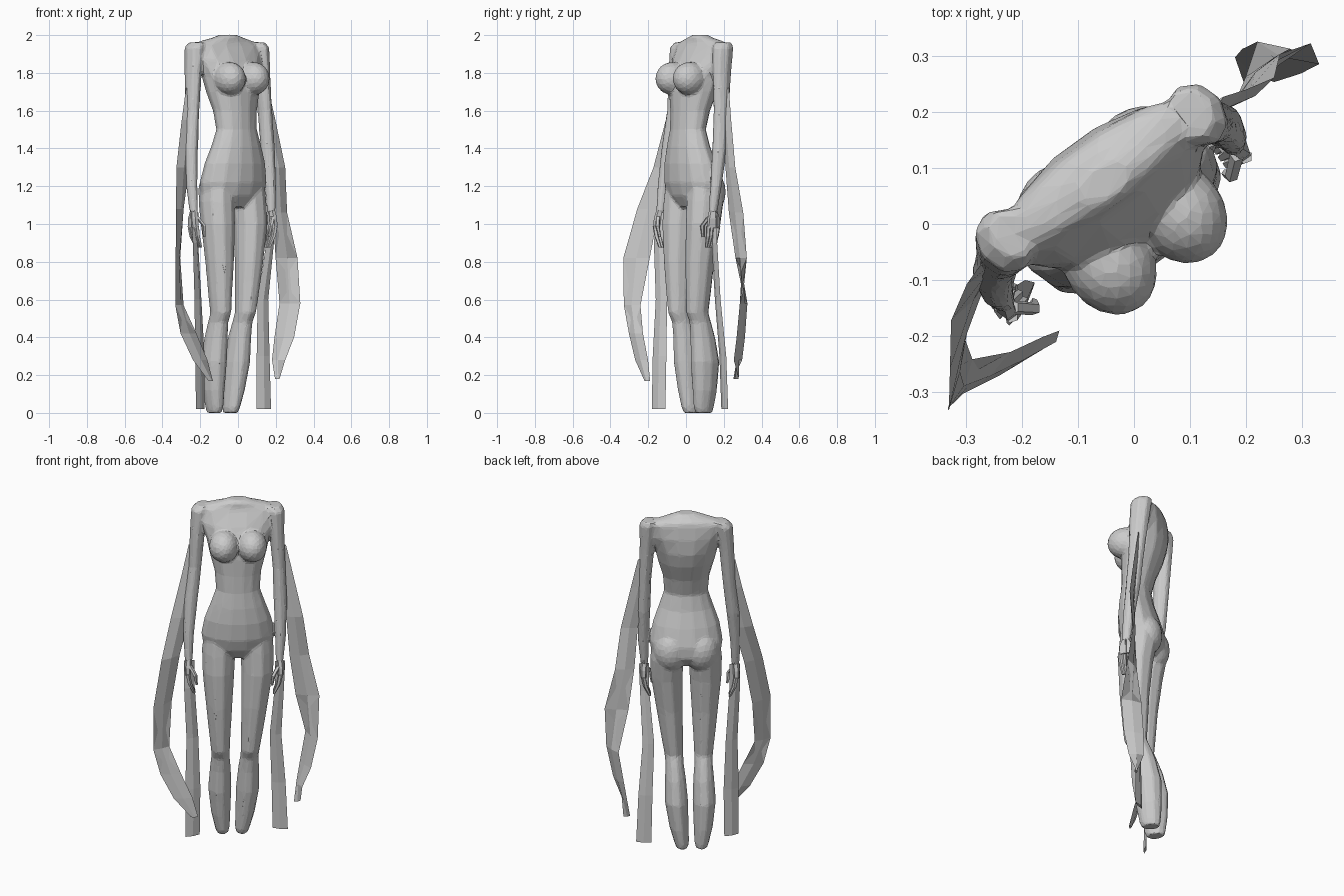
import bpy, math
from mathutils import Vector

YAW = math.radians(36)
U = Vector((math.cos(YAW), math.sin(YAW), 0))     # body's sideways axis
F = Vector((math.sin(YAW), -math.cos(YAW), 0))    # body's forward axis
Z = Vector((0, 0, 1))


def loft(name, rings):
    """Skin rings of points and close both ends."""
    n = len(rings[0])
    verts = [p for r in rings for p in r]
    faces = [(i * n + k, i * n + (k + 1) % n, (i + 1) * n + (k + 1) % n, (i + 1) * n + k)
             for i in range(len(rings) - 1) for k in range(n)]
    last = (len(rings) - 1) * n
    faces += [tuple(range(n))[::-1], tuple(range(last, last + n))]
    me = bpy.data.meshes.new(name)
    me.from_pydata([tuple(v) for v in verts], [], faces)
    ob = bpy.data.objects.new(name, me)
    bpy.context.collection.objects.link(ob)
    bpy.context.view_layer.objects.active = ob
    ob.select_set(True)
    bpy.ops.object.mode_set(mode='EDIT')
    bpy.ops.mesh.select_all(action='SELECT')
    bpy.ops.mesh.normals_make_consistent(inside=False)
    bpy.ops.object.mode_set(mode='OBJECT')
    ob.select_set(False)
    return ob


def oval(c, a, b, n):
    return [c + a * math.cos(2 * math.pi * k / n) + b * math.sin(2 * math.pi * k / n) for k in range(n)]


def tube(name, path, n=8):
    """Limb along (x, y, z, half width along U, half depth along F)."""
    return loft(name, [oval(Vector(p[:3]), U * p[3], F * p[4], n) for p in path])


def ribbon(name, path, t=0.005):
    """Flat strip along (x, y, z, half-width x, half-width y)."""
    rings = []
    for x, y, z, hx, hy in path:
        c, h = Vector((x, y, z)), Vector((hx, hy, 0))
        nrm = Vector((-hy, hx, 0)).normalized() * t
        rings.append([c - h, c + nrm, c + h, c - nrm])
    return loft(name, rings)


def blob(name, u, f, z, ru, rf, rz):
    bpy.ops.mesh.primitive_ico_sphere_add(subdivisions=3, radius=1, location=U * u + F * f + Z * z)
    ob = bpy.context.object
    ob.name = name
    ob.scale = (ru, rf, rz)
    ob.rotation_euler = (0, 0, YAW)
    ob.select_set(False)
    return ob


# Torso: height, half width, front, back
torso = [(2.002, .05, -.06, -.125), (1.985, .10, -.045, -.14), (1.968, .17, -.045, -.165),
         (1.945, .225, -.035, -.172), (1.87, .21, .01, -.182), (1.78, .172, .055, -.18),
         (1.70, .155, .065, -.16), (1.60, .128, .065, -.12), (1.50, .12, .068, -.093),
         (1.41, .15, .078, -.11), (1.32, .182, .083, -.14), (1.22, .20, .078, -.168),
         (1.15, .19, .058, -.168), (1.09, .10, .02, -.12)]
parts = [loft("body", [oval(F * (f + b) / 2 + Z * z, U * a, F * (f - b) / 2, 14) for z, a, f, b in torso])]

# Legs: height, side offset, forward offset, half width, half depth
leg = [(1.26, .10, -.045, .08, .085), (1.12, .104, -.05, .092, .105), (1.0, .106, -.035, .088, .098),
       (.8, .096, -.025, .073, .083), (.62, .087, -.025, .059, .071), (.53, .081, -.025, .052, .064),
       (.48, .079, -.048, .05, .062), (.40, .077, -.067, .057, .072), (.27, .076, -.085, .064, .084),
       (.12, .066, -.094, .053, .072), (.03, .055, -.097, .041, .06), (0, .053, -.10, .034, .05)]
for side, tag in ((-1, "left"), (1, "right")):
    path = []
    for z, cu, cf, ru, rf in leg:
        c = U * (side * cu - .03 * max(0, 1 - z)) + F * cf
        path.append((c.x, c.y, z, ru, rf))
    parts.append(tube(tag + "_leg", path, 10))
    parts.append(blob(tag + "_breast", side * .078, .032, 1.77, .08, .096, .088))
    parts.append(blob(tag + "_buttock", side * .083, -.085, 1.17, .095, .092, .12))

# Arms: path with half width and half depth
parts.append(tube("left_arm", [
    (-.215, -.015, 1.962, .042, .048), (-.23, -.03, 1.935, .05, .062),
    (-.238, -.045, 1.8, .042, .055), (-.243, -.06, 1.6, .036, .045),
    (-.25, -.09, 1.4, .038, .042), (-.245, -.12, 1.2, .03, .033), (-.233, -.135, 1.06, .022, .025)]))
parts.append(tube("right_arm", [
    (.10, .197, 1.962, .042, .048), (.113, .195, 1.935, .05, .062),
    (.125, .19, 1.8, .042, .055), (.142, .187, 1.6, .036, .045),
    (.157, .178, 1.4, .038, .042), (.172, .158, 1.2, .03, .033), (.176, .143, 1.06, .022, .025)]))

# Fuse the body parts into one skin, soften the joins, reduce to low-poly facets
for ob in parts:
    ob.select_set(True)
body = parts[0]
bpy.context.view_layer.objects.active = body
bpy.ops.object.join()
rm = body.modifiers.new("fuse", 'REMESH')
rm.mode, rm.voxel_size = 'VOXEL', 0.007
sm = body.modifiers.new("soften", 'SMOOTH')
sm.factor, sm.iterations = 0.5, 10
dec = body.modifiers.new("facets", 'DECIMATE')
dec.ratio = 0.04
body.select_set(False)

# Hands: palm, curled fingers and thumb
for tag, x, y, s in (("left", -.233, -.135, 1), ("right", .176, .143, -1)):
    w = Vector((x, y, 1.08))

    def pts(rows):
        return [(*(w + U * (u * s) + F * f + Z * z), ru, rf) for u, f, z, ru, rf in rows]

    tube(tag + "_palm", pts([(0, 0, 0, .018, .02), (-.005, 0, -.05, .02, .038),
                             (-.005, .0, -.1, .017, .042)]), 6)
    for k in range(4):
        f = -.03 + k * .021
        tube(f"{tag}_finger_{k + 1}", pts([(-.005, f, -.09, .013, .012), (.005, f * .9, -.145, .012, .012),
                                           (.03, f * .7, -.205, .007, .008)]), 5)
    tube(tag + "_thumb", pts([(.005, .02, -.04, .013, .013), (.035, .045, -.09, .012, .012),
                              (.042, .035, -.15, .007, .007)]), 5)

# Long ribbons hanging from the wrists
ribbon("left_wrist_ribbon", [(-.23, -.135, 1.06, .02, .02), (-.225, -.14, .9, .014, .03),
                             (-.212, -.13, .6, .018, .03), (-.202, -.14, .3, .025, .036),
                             (-.2, -.145, .02, .022, .036)], .008)
ribbon("right_wrist_ribbon", [(.178, .145, 1.06, .02, .02), (.17, .15, .9, .02, .015),
                              (.132, .168, .6, .028, .015), (.133, .195, .3, .034, .018),
                              (.137, .205, .02, .038, .018)], .008)

# Wide ribbons flaring out from the upper arms
ribbon("left_sleeve_ribbon", [(-.245, -.055, 1.72, .03, .02), (-.265, -.08, 1.55, .033, .027),
                              (-.292, -.13, 1.3, .034, .042), (-.308, -.2, 1.08, .02, .058),
                              (-.318, -.262, .82, .012, .07), (-.31, -.285, .57, .022, .044),
                              (-.262, -.265, .42, .042, .037), (-.2, -.235, .28, .038, .034),
                              (-.145, -.205, .17, .012, .015)], .008)
ribbon("right_sleeve_ribbon", [(.135, .205, 1.72, .025, .022), (.165, .215, 1.55, .033, .024),
                               (.212, .235, 1.3, .038, .026), (.222, .265, 1.06, .038, .038),
                               (.257, .292, .82, .058, .03), (.275, .305, .58, .055, -.02),
                               (.245, .29, .4, .052, -.022), (.215, .275, .28, .035, -.022),
                               (.208, .265, .18, .012, .014)], .008)
